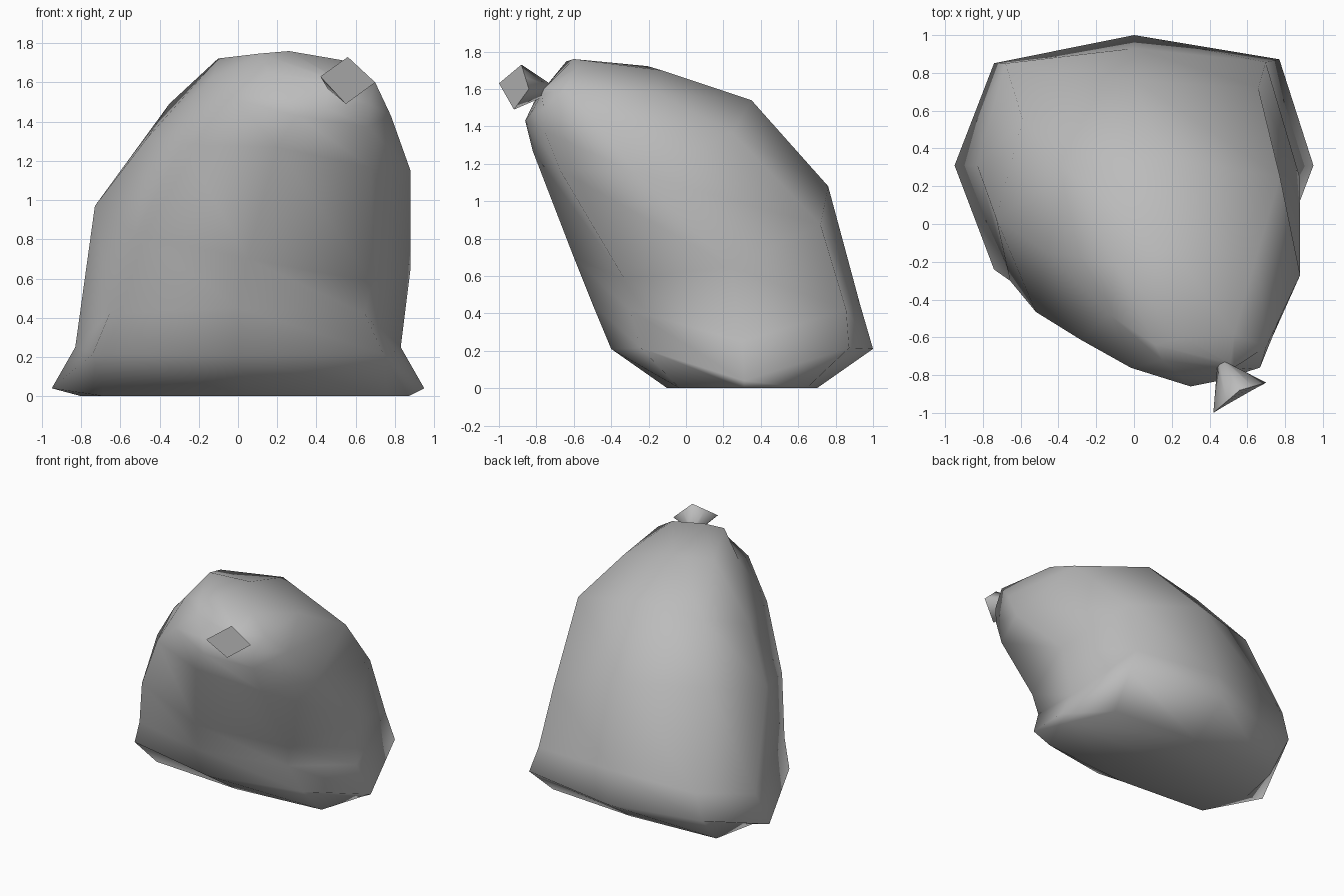
import bpy
import bmesh
from mathutils import Vector

default_cube = bpy.data.objects.get("Cube")
if default_cube:
    bpy.data.objects.remove(default_cube, do_unlink=True)


def make_material(name, colour):
    material = bpy.data.materials.new(name)
    material.use_nodes = True
    material.diffuse_color = colour
    shader = material.node_tree.nodes["Principled BSDF"]
    shader.inputs["Base Color"].default_value = colour
    shader.inputs["Roughness"].default_value = 0.6
    return material


def eight_sided_ring(back, left, front, right, fullness, lift=0):
    """Four main points with a corner point filled in between each pair.

    Fullness is given for the back left, front left, front right and
    back right corners, in that order.
    """
    main_points = [Vector(p) for p in (back, left, front, right)]
    centre = sum(main_points, Vector()) / len(main_points)
    ring = []
    for index, point in enumerate(main_points):
        following = main_points[(index + 1) % len(main_points)]
        spread = (point - centre) + (following - centre)
        corner = centre + fullness[index] * spread
        corner.z += lift
        ring += [point, corner]
    return ring


def loft(name, rings, material):
    """Skin neighbouring rings smoothly and finish with a flat end cap."""
    bm = bmesh.new()
    loops = [[bm.verts.new(point) for point in ring] for ring in rings]
    bm.faces.new(loops[0][::-1])
    for lower, upper in zip(loops, loops[1:]):
        count = len(lower)
        for index in range(count):
            following = (index + 1) % count
            bm.faces.new((lower[index], lower[following],
                          upper[following], upper[index]))
    for face in bm.faces:
        face.smooth = True
    bm.faces.new(loops[-1])
    bmesh.ops.recalc_face_normals(bm, faces=bm.faces[:])
    mesh = bpy.data.meshes.new(name)
    bm.to_mesh(mesh)
    bm.free()
    mesh.materials.append(material)
    part = bpy.data.objects.new(name, mesh)
    bpy.context.collection.objects.link(part)
    return part


bag_grey = make_material("bag grey", (0.5, 0.5, 0.5, 1))

# Cross-sections, each given by its back, left, front and right points
base = eight_sided_ring(
    back=(0, .7, 0), left=(.87, .31, 0),
    front=(.05, -.1, 0), right=(-.8, .31, 0),
    fullness=(.85, .85, .88, .88))
rim = eight_sided_ring(
    back=(0, 1, .21), left=(.95, .31, .04),
    front=(0, -.4, .21), right=(-.95, .31, .04),
    fullness=(.81, .78, .78, .78), lift=.09)
pinch = eight_sided_ring(
    back=(0, .93, .45), left=(.83, .3, .25),
    front=(0, -.5, .45), right=(-.83, .31, .25),
    fullness=(.84, .78, .79, .82), lift=.07)
belly = eight_sided_ring(
    back=(0, .76, 1.08), left=(.88, .24, .65),
    front=(.05, -.6, .7), right=(-.73, .03, .97),
    fullness=(.78, .76, .73, .77))
chest = eight_sided_ring(
    back=(.15, .35, 1.54), left=(.88, -.27, 1.15),
    front=(.2, -.82, 1.27), right=(-.46, -.15, 1.32),
    fullness=(.9, .7, .74, .78))
shoulder = eight_sided_ring(
    back=(.2, -.13, 1.7), left=(.78, -.48, 1.43),
    front=(.3, -.86, 1.43), right=(-.13, -.48, 1.62),
    fullness=(.9, .74, .75, .77))
crown = eight_sided_ring(
    back=(.26, -.6, 1.76), left=(.7, -.65, 1.6),
    front=(.45, -.83, 1.47), right=(.15, -.72, 1.65),
    fullness=(.78, .75, .75, .75))
neck = eight_sided_ring(
    back=(.48, -.73, 1.63), left=(.53, -.76, 1.6),
    front=(.48, -.78, 1.55), right=(.44, -.76, 1.6),
    fullness=(.6, .6, .6, .6))
flare = eight_sided_ring(
    back=(.56, -.88, 1.73), left=(.7, -.84, 1.6),
    front=(.55, -.92, 1.49), right=(.42, -1, 1.63),
    fullness=(.5, .5, .5, .5))

# Slumped sack body leaning towards the front
loft("sack_body",
     [base, rim, pinch, belly, chest, shoulder, crown, neck], bag_grey)

# Tied end, flaring out from the neck to a square opening
loft("tied_end", [neck, flare], bag_grey)
